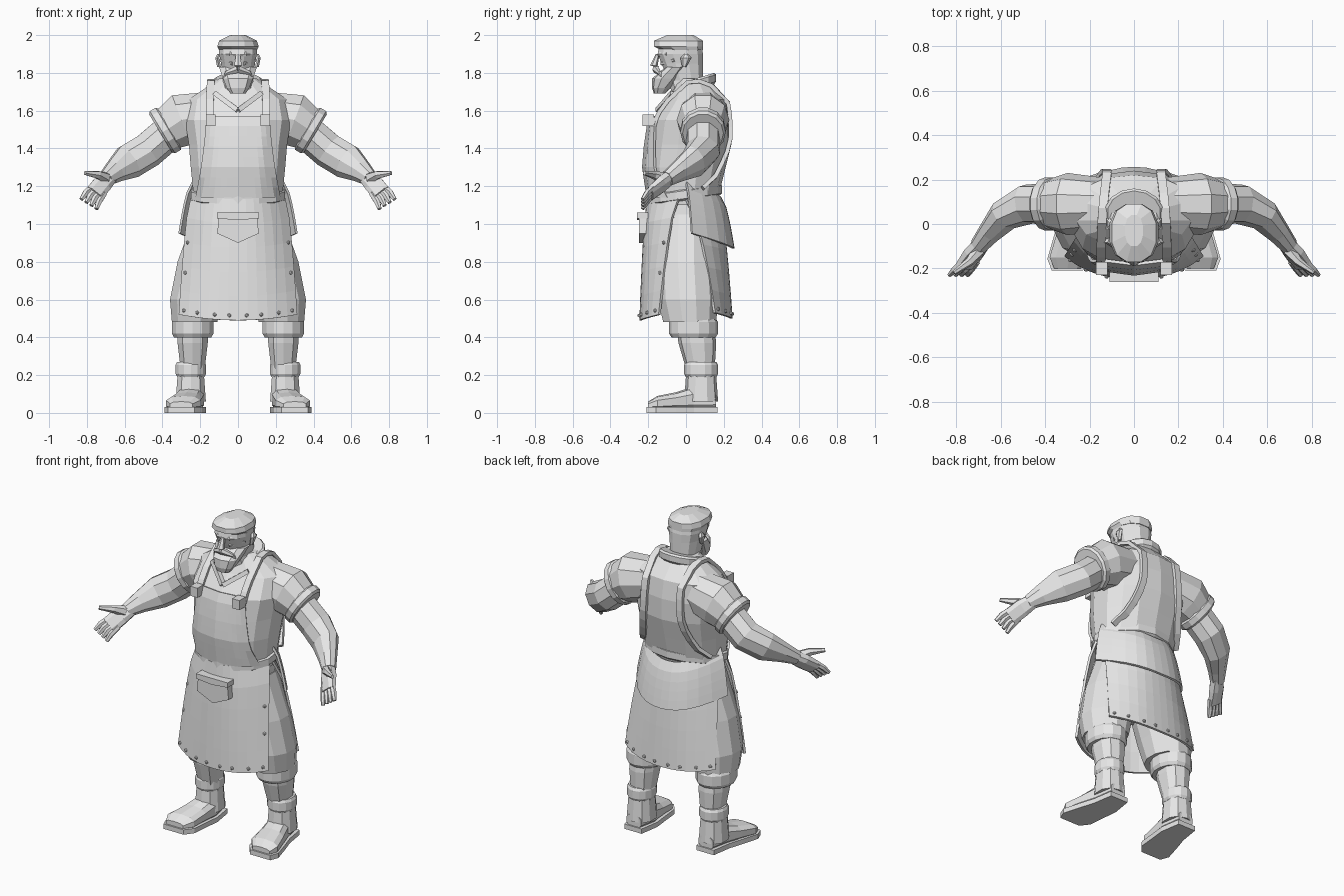
import bpy, bmesh, math
from mathutils import Vector
from mathutils.bvhtree import BVHTree

if "Cube" in bpy.data.objects:
    bpy.data.objects.remove(bpy.data.objects["Cube"])

X, Y, Z = Vector((1, 0, 0)), Vector((0, 1, 0)), Vector((0, 0, 1))
clay = bpy.data.materials.new("plain_grey")
clay.use_nodes = True
clay.diffuse_color = (0.8, 0.8, 0.8, 1)
clay.node_tree.nodes["Principled BSDF"].inputs["Base Color"].default_value = clay.diffuse_color


def mix(start, end, t):
    return start + (end - start) * t


def steps(count):
    """Even fractions from zero to one."""
    return [i / count for i in range(count + 1)]


def finish(name, bm, mirror=False):
    """Turn a bmesh into a named object, optionally mirrored left to right."""
    bmesh.ops.recalc_face_normals(bm, faces=bm.faces[:])
    mesh = bpy.data.meshes.new(name)
    bm.to_mesh(mesh)
    bm.free()
    mesh.materials.append(clay)
    ob = bpy.data.objects.new(name, mesh)
    bpy.context.scene.collection.objects.link(ob)
    if mirror:
        ob.modifiers.new("mirror", 'MIRROR')
    return ob


def tube(name, rings, sides=8, axes=None, ref=Y, power=1.0, mirror=True):
    """Skin rings of (x, y, z, radius, optional depth radius) along a path."""
    bm = bmesh.new()
    centres = [Vector(ring[:3]) for ring in rings]
    angles = [(i + 0.5) * math.tau / sides for i in range(sides)]
    bend = lambda value: math.copysign(abs(value) ** power, value)
    across = [bend(math.cos(angle)) for angle in angles]
    along = [bend(math.sin(angle)) for angle in angles]
    loops = []
    for i, (centre, ring) in enumerate(zip(centres, rings)):
        if axes:
            side, depth = axes
        else:
            tangent = (centres[min(i + 1, len(rings) - 1)] - centres[max(i - 1, 0)]).normalized()
            side = tangent.cross(ref).normalized()
            depth = side.cross(tangent)
        loops.append([bm.verts.new(centre + side * ring[3] * a / max(across)
                                   + depth * ring[-1] * b / max(along))
                      for a, b in zip(across, along)])
    for low, high in zip(loops, loops[1:]):
        for i in range(sides):
            j = (i + 1) % sides
            bm.faces.new((low[i], low[j], high[j], high[i]))
    bm.faces.new(loops[0])
    bm.faces.new(loops[-1])
    return finish(name, bm, mirror)


def loft(name, rings, sides=12, x=0.0):
    """Stack level rings of (z, x radius, y radius, y centre)."""
    return tube(name, [(x, cy, z, rx, ry) for z, rx, ry, cy in rings], sides,
                (X, Y), power=0.85, mirror=x > 0)


def band(name, start, end, wide, deep, tilt=None, mirror=True):
    """Rolled cuff or belt between two centres."""
    start, end = Vector(start), Vector(end)
    rings = []
    for t, swell in ((0, 0.9), (0.2, 1), (0.8, 1), (1, 0.9)):
        rings.append((*mix(start, end, t), wide * swell, deep * swell))
    axes = None if tilt is None else (X, Y + Z * tilt)
    return tube(name, rings, 14, axes, mirror=mirror)


def sheet(name, grid, thickness=0.014):
    """Mirrored cloth from a grid of points on the left half."""
    bm = bmesh.new()
    rows = [[bm.verts.new(point) for point in row] for row in grid]
    for upper, lower in zip(rows, rows[1:]):
        for i in range(len(upper) - 1):
            bm.faces.new((upper[i], upper[i + 1], lower[i + 1], lower[i]))
    ob = finish(name, bm, True)
    solid = ob.modifiers.new("thickness", 'SOLIDIFY')
    solid.thickness, solid.offset = thickness, 0


def flap(name, top, bottom, lift, width, middle, edge):
    """Flaring skirt flap; middle and edge give y at the waist and hem."""
    def point(u, v):
        flare = v ** 0.6
        y = mix(mix(*middle, flare), mix(*edge, flare), u ** 2.5)
        return Vector((u * mix(0.24, width, flare), y, mix(top, bottom, v) + lift * u * u))
    sheet(name, [[point(u, v) for u in steps(6)] for v in steps(5)])
    return point


def prism(name, outline, front, back):
    """Mirrored plate from an (x, z) outline."""
    bm = bmesh.new()
    face = bm.faces.new([bm.verts.new((x, front, z)) for x, z in outline])
    extruded = bmesh.ops.extrude_face_region(bm, geom=[face])["geom"]
    for item in extruded:
        if isinstance(item, bmesh.types.BMVert):
            item.co.y = back
    return finish(name, bm, True)


# Torso and short sleeves
torso = loft("torso", [(1.1, .23, .17, -.01), (1.3, .25, .21, 0), (1.42, .26, .22, .02),
                       (1.55, .28, .21, .03), (1.66, .26, .16, .06), (1.77, .1, .08, .04)], 14)
sleeve = tube("sleeve", [(.15, .09, 1.58, .12), (.3, .09, 1.55, .14), (.39, .09, 1.49, .11)], 10)
band("sleeve_cuff", (.36, .09, 1.51), (.41, .09, 1.48), .13, .12)

clothing = [BVHTree.FromPolygons([vert.co for vert in ob.data.vertices],
                                 [face.vertices[:] for face in ob.data.polygons])
            for ob in (torso, sleeve)]


def on_body(x, y, z, direction, gap=0.012):
    """Point lying just outside the shirt, found along a direction."""
    point = Vector((x + .001, y, z))
    hits = [tree.ray_cast(point - direction * 2, direction) for tree in clothing]
    hits = [hit for hit in hits if hit[0] is not None] or [tree.find_nearest(point) for tree in clothing]
    location, normal, _, _ = min(hits, key=lambda hit: hit[3])
    if normal.dot(direction) > 0:
        normal = -normal
    return location + (normal - direction).normalized() * gap


# Apron bib laid on the chest, widening toward the waist
bib = []
for v in steps(8):
    width, z = mix(.165, .22, v ** 1.5), mix(1.57, 1.14, v)
    bib.append([Vector((u * width, on_body(u * width, 0, z, Y, .016).y, z)) for u in steps(7)])
sheet("apron_bib", bib)

# Shoulder straps, buckles and collar
path = [on_body(.145, 0, mix(1.53, 1.65, t), Y) for t in steps(2)]
path += [on_body(mix(.14, .13, t), mix(.01, .13, t), 1, -Z) for t in steps(2)]
path += [on_body(.12 + .1 * t ** 3, 0, mix(1.64, 1.19, t), -Y) for t in steps(7)]
tube("apron_strap", [(*point, .011, .02) for point in path], 4, ref=X)
prism("strap_buckle", [(.12, 1.52), (.17, 1.52), (.17, 1.58), (.12, 1.58)], -.23, -.17)
neckline = [on_body(.12 * t, 0, mix(1.6, 1.69, t), Y, .006) for t in steps(3)]
tube("shirt_collar", [(*point, .013) for point in neckline], 4)
band("neck_band", (0, .05, 1.71), (0, .05, 1.77), .13, .11, .3, False)

# Bare arms
tube("arm", [(.34, .09, 1.51, .09), (.48, .09, 1.39, .09), (.58, .04, 1.33, .09, .07),
             (.65, -.04, 1.28, .06, .05), (.7, -.1, 1.24, .04)], 9)

# Hands with spread fingers
tube("palm", [(.68, -.08, 1.25, .04, .03), (.72, -.13, 1.21, .05, .03), (.76, -.19, 1.16, .05, .02)], power=.7)
for i, t in enumerate(steps(3)):
    knuckle = mix(Vector((.77, -.17, 1.2)), Vector((.71, -.17, 1.16)), t)
    tip = mix(Vector((.83, -.23, 1.13)), Vector((.75, -.23, 1.08)), t)
    middle = mix(knuckle, tip, .5) + (X - Y) * .006
    tube(f"finger_{i + 1}", [(*knuckle, .016), (*middle, .016), (*tip, .01)], 6)
tube("thumb", [(.7, -.12, 1.24, .03), (.74, -.17, 1.26, .02), (.81, -.22, 1.27, .01)], 6)

# Head, hair and beard
loft("head", [(1.66, .1, .1, .03), (1.76, .08, .09, 0), (1.85, .09, .11, -.02),
              (1.9, .1, .12, -.03), (1.95, .1, .11, -.03)])
loft("hair", [(1.92, .1, .11, -.02), (1.94, .11, .13, -.04), (1.97, .1, .13, -.04), (2, .04, .07, -.03)])
loft("beard", [(1.69, .04, .03, -.14), (1.72, .06, .05, -.13), (1.77, .08, .08, -.1), (1.83, .1, .06, -.05)], 10)
tube("moustache", [(0, -.16, 1.82, .02), (.06, -.14, 1.8, .01), (.07, -.12, 1.77, .01)], 6)

# Face
tube("nose", [(0, -.15, 1.9, .01), (0, -.17, 1.84, .02), (0, -.15, 1.83, .01)], 6, (X, Y), mirror=False)
tube("brow", [(0, -.14, 1.89, .01), (.04, -.14, 1.9, .012), (.08, -.1, 1.9, .01)], 6)
tube("cheekbone", [(.03, -.13, 1.85, .01), (.09, -.06, 1.87, .01)], 6)
tube("ear", [(.1, -.01, 1.83, .01), (.11, 0, 1.88, .01, .03), (.1, 0, 1.9, .01)], 6, (X, Y))

# Belt, apron skirt and layered back flaps
band("belt", (0, -.01, 1.12), (0, -.01, 1.19), .25, .2, .14, False)
front = flap("apron_front", 1.13, .49, .03, .31, (-.2, -.24), (-.03, -.14))
back = flap("apron_back", 1.1, .5, .03, .31, (.17, .24), (0, .15))
flap("back_flap", 1.14, .87, .08, .31, (.18, .25), (0, .03))

# Rivets along the hems
bm = bmesh.new()
spots = [at(u, .96) for at in (front, back) for u in (.15, .4, .7, .93)]
spots += [front(.95, v) for v in (.4, .65)]
for spot in spots:
    made = bmesh.ops.create_icosphere(bm, subdivisions=1, radius=.011)["verts"]
    bmesh.ops.translate(bm, verts=made, vec=spot + Y * math.copysign(.008, spot.y))
finish("hem_rivets", bm, True)

# Front pocket with folded top
prism("pocket", [(0, 1.05), (.1, 1.05), (.11, .95), (0, .9)], -.25, -.2)
prism("pocket_fold", [(0, 1.06), (.11, 1.06), (.11, 1.03), (0, 1.02)], -.26, -.2)

# Baggy trousers with gathered cuffs
loft("hips", [(1.1, .22, .17, -.01), (.8, .25, .17, 0), (.72, .17, .1, 0)])
tube("trouser_leg", [(.11, 0, 1.05, .12, .15), (.17, 0, .8, .15, .16), (.22, .01, .6, .14, .16),
                     (.23, .02, .48, .12, .14)], 12, (X, Y))
band("trouser_cuff", (.24, .04, .4), (.24, .04, .5), .11, .13)

# Lower legs, boots and soles
loft("lower_leg", [(.45, .08, .1, .05), (.37, .08, .1, .06), (.2, .06, .07, .08)], 10, .24)
band("boot_cuff", (.25, .08, .19), (.25, .08, .27), .08, .09)
loft("boot_shaft", [(.2, .07, .08, .08), (.06, .08, .09, .08)], 10, .25)
foot = [(.25, .16, .06, .05, .04), (.25, .04, .07, .07, .07), (.27, -.05, .06, .08, .05),
        (.29, -.15, .05, .09, .04), (.3, -.2, .04, .06, .02)]
tube("boot_foot", foot, 10, (X, Z), power=.75)
tube("boot_sole", [(x, y * 1.05, .015, wide + .01, .015) for x, y, _, wide, _ in foot], 4, (X, Z))
